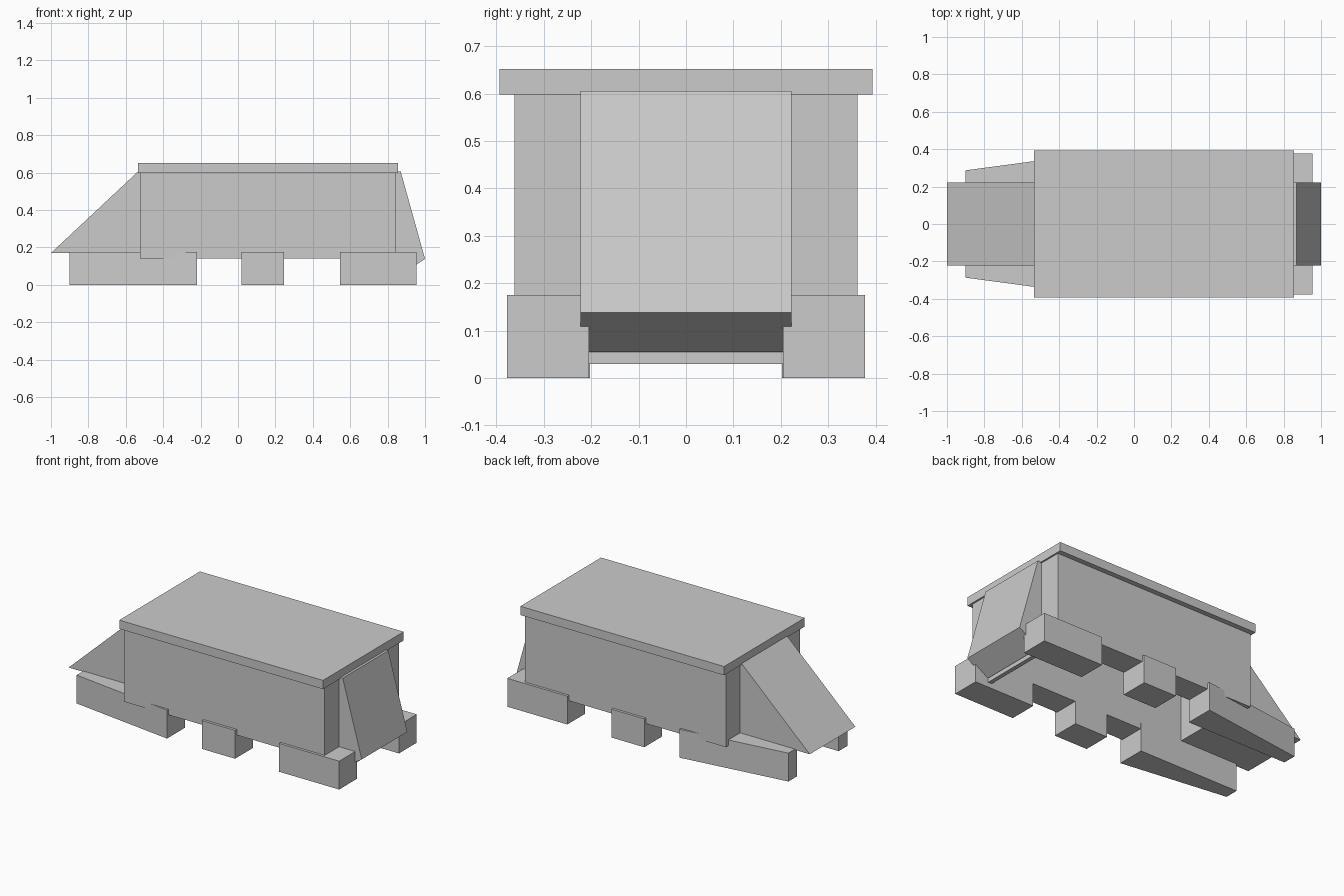
import bpy

if "Cube" in bpy.data.objects:
    bpy.data.objects.remove(bpy.data.objects["Cube"])


def prism(name, pts, axis, lo, hi):
    """Extrude a 2D outline: axis 'y' takes (x, z) points, axis 'z' takes (x, y)."""
    def place(p, d):
        return (p[0], d, p[1]) if axis == 'y' else (p[0], p[1], d)
    n = len(pts)
    verts = [place(p, lo) for p in pts] + [place(p, hi) for p in pts]
    faces = [tuple(range(n)), tuple(range(2 * n - 1, n - 1, -1))]
    faces += [(i, i + n, (i + 1) % n + n, (i + 1) % n) for i in range(n)]
    # Turn faces outward according to the outline's winding
    area = sum(pts[i][0] * pts[(i + 1) % n][1] - pts[(i + 1) % n][0] * pts[i][1]
               for i in range(n))
    if (area > 0) == (axis == 'z'):
        faces = [f[::-1] for f in faces]
    if axis == 'y':
        faces = [f[::-1] for f in faces] if area > 0 else faces
        faces = [f[::-1] for f in faces] if area < 0 else faces
    mesh = bpy.data.meshes.new(name)
    mesh.from_pydata(verts, [], faces)
    import bmesh
    bm = bmesh.new()
    bm.from_mesh(mesh)
    bmesh.ops.recalc_face_normals(bm, faces=bm.faces)
    bm.to_mesh(mesh)
    bm.free()
    obj = bpy.data.objects.new(name, mesh)
    bpy.context.collection.objects.link(obj)
    return obj


def box(name, x0, x1, y0, y1, z0, z1):
    return prism(name, [(x0, y0), (x1, y0), (x1, y1), (x0, y1)], 'z', z0, z1)


def mirror_y(obj):
    obj.modifiers.new("mirror", 'MIRROR').use_axis = (False, True, False)


# Roof slab
box("roof", -0.535, 0.855, -0.393, 0.393, 0.598, 0.652)

# Thick side walls, open underneath between them
mirror_y(box("side_wall", -0.525, 0.845, 0.205, 0.362, 0.14, 0.60))

# Sloped nose and tail
prism("nose", [(-1.0, 0.17), (-0.507, 0.17), (-0.507, 0.605), (-0.535, 0.605)],
      'y', -0.222, 0.222)
prism("tail", [(0.845, 0.055), (0.87, 0.055), (1.0, 0.138), (0.87, 0.605), (0.845, 0.605)],
      'y', -0.222, 0.222)

# Rear cross plate hanging below the tail
box("rear_plate", 0.84, 0.866, -0.205, 0.205, 0.03, 0.60)

# Base blocks: tapered front pair, then middle and rear pairs
mirror_y(prism("front_foot", [(-0.9, 0.203), (-0.22, 0.203), (-0.22, 0.378), (-0.9, 0.287)],
               'z', 0.0, 0.175))
for name, x0, x1 in (("middle_foot", 0.02, 0.245), ("rear_foot", 0.545, 0.955)):
    mirror_y(box(name, x0, x1, 0.205, 0.378, 0.0, 0.175))
